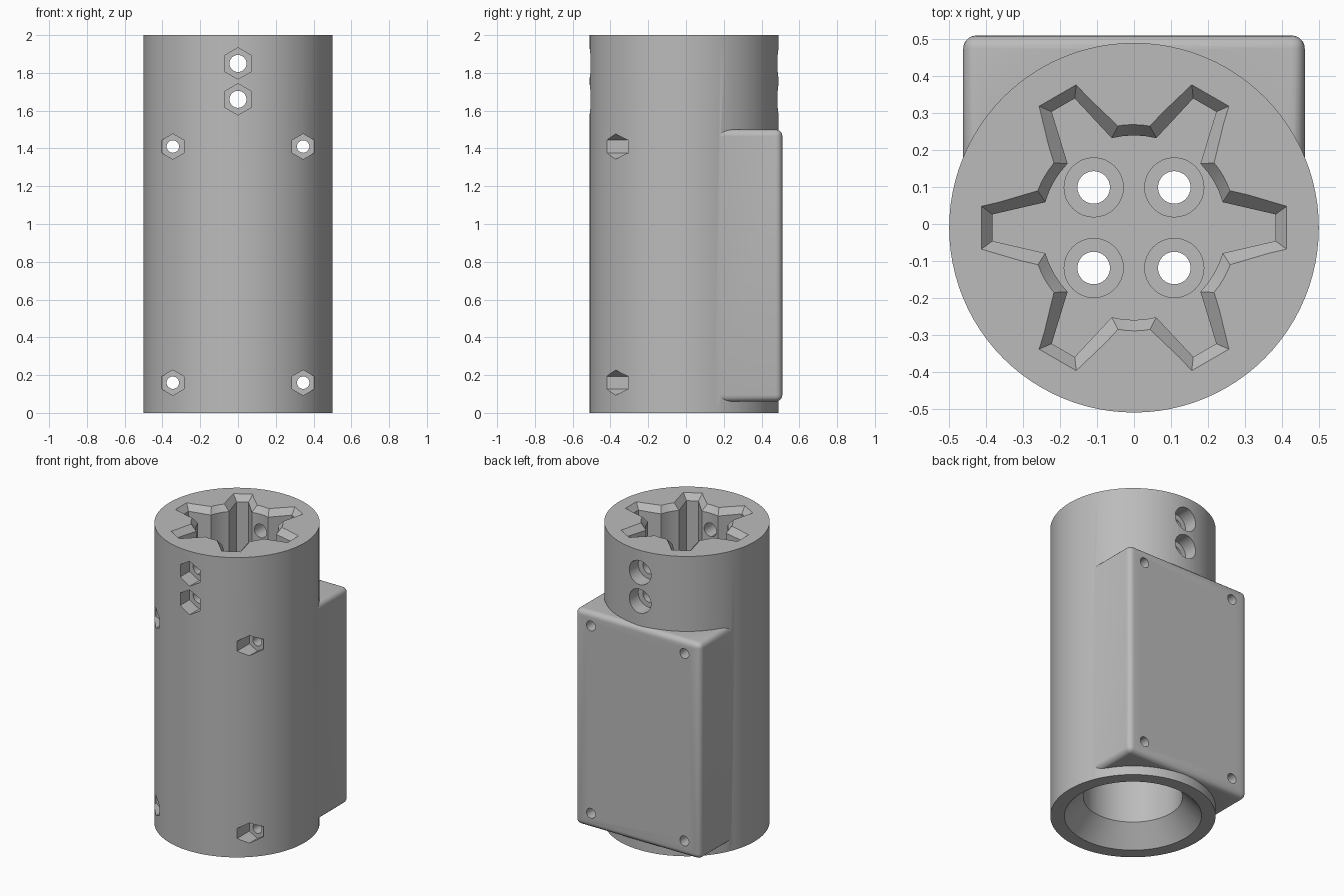
import bpy
import bmesh
from math import sin, cos, pi, atan2, hypot, radians
from mathutils import Vector

old = bpy.data.objects.get("Cube")
if old:
    bpy.data.objects.remove(old, do_unlink=True)

CY = -0.01  # the tube axis sits slightly forward of the origin

grey = bpy.data.materials.new("plain grey")
grey.use_nodes = True
grey.diffuse_color = (0.5, 0.5, 0.5, 1)
for node in grey.node_tree.nodes:
    if node.type == 'BSDF_PRINCIPLED':
        node.inputs["Base Color"].default_value = (0.5, 0.5, 0.5, 1)


def loft(name, rings):
    """Closed solid through a list of point rings."""
    bm = bmesh.new()
    loops = [[bm.verts.new(p) for p in ring] for ring in rings]
    n = len(loops[0])
    for a, b in zip(loops, loops[1:]):
        for i in range(n):
            j = (i + 1) % n
            bm.faces.new((a[i], a[j], b[j], b[i]))
    bm.faces.new(loops[0])
    bm.faces.new(loops[-1])
    bmesh.ops.recalc_face_normals(bm, faces=bm.faces)
    return finish(name, bm)


def finish(name, bm):
    mesh = bpy.data.meshes.new(name)
    bm.to_mesh(mesh)
    bm.free()
    mesh.materials.append(grey)
    obj = bpy.data.objects.new(name, mesh)
    bpy.context.collection.objects.link(obj)
    return obj


def turned(name, profile, sides, x=0, other=0, along_y=False):
    """Round or hexagonal solid; profile is (radius, position on axis)."""
    rings = []
    for r, h in profile:
        ring = []
        for i in range(sides):
            a = pi / 2 + 2 * pi * i / sides
            u, v = x + r * cos(a), other + r * sin(a)
            ring.append((u, h, v) if along_y else (u, v, h))
        rings.append(ring)
    return loft(name, rings)


def apply_boolean(target, tool, operation='DIFFERENCE'):
    mod = target.modifiers.new("bool", 'BOOLEAN')
    mod.operation = operation
    mod.solver = 'EXACT'
    mod.object = tool
    bpy.context.view_layer.objects.active = target
    bpy.ops.object.modifier_apply(modifier=mod.name)
    bpy.data.objects.remove(tool, do_unlink=True)


def star_ring(z, t):
    """Six-lobed outline; t widens it from the shaft (0) to the rim (1)."""
    tip = Vector((0.383, 0.036)).lerp(Vector((0.413, 0.058)), t)
    root = Vector((0.240, 0.069)).lerp(Vector((0.260, 0.100)), t)
    radius, start = hypot(*root), atan2(root.y, root.x)
    lobe = [(tip.x, -tip.y), (tip.x, tip.y)]
    for k in range(5):
        a = start + (pi / 3 - 2 * start) * k / 4
        lobe.append((radius * cos(a), radius * sin(a)))
    ring = []
    for i in range(6):
        c, s = cos(i * pi / 3), sin(i * pi / 3)
        ring += [(x * c - y * s, CY + x * s + y * c, z) for x, y in lobe]
    return ring


# Tube
housing = turned("housing", [(0.5, 0), (0.5, 2)], 96, 0, CY)

# Rounded box fused to the back
bm = bmesh.new()
bmesh.ops.create_cube(bm, size=1)
for v in bm.verts:
    v.co = (v.co.x * 0.924, 0.255 + v.co.y * 0.51, 0.78 + v.co.z * 1.44)
bmesh.ops.bevel(bm, geom=bm.edges[:], offset=0.035, segments=5,
                profile=0.5, affect='EDGES')
apply_boolean(housing, finish("back_box", bm), 'UNION')

# Bottom bore with flared mouth
apply_boolean(housing, turned(
    "bore", [(0.430, -0.017), (0.30, 0.13), (0.30, 1.38)], 64, 0, CY))

# Star socket with chamfered rim
apply_boolean(housing, loft("star_socket", [
    star_ring(1.5, 0), star_ring(1.96, 0), star_ring(2.02, 1.5)]))

# Counterbored screw holes through the socket floor
for sx in (-1, 1):
    for sy in (-1, 1):
        apply_boolean(housing, turned(
            "floor_screw", [(0.044, 1.3), (0.044, 1.45), (0.08, 1.45),
                            (0.08, 1.53)], 32, sx * 0.109, CY + sy * 0.109))

# Clamp bolts: hexagonal nut pocket in front, round head recess behind
for z in (1.85, 1.66):
    for name, profile, sides in (
            ("clamp_hole", [(0.045, -0.7), (0.045, 0.7)], 32),
            ("clamp_nut", [(0.083, -0.7), (0.083, -0.41)], 6),
            ("clamp_head", [(0.08, 0.39), (0.08, 0.7)], 32)):
        apply_boolean(housing, turned(name, profile, sides, 0, z, True))

# Corner bolts: nut pocket in front, plain hole out of the back box
for x in (-0.345, 0.345):
    for z in (0.16, 1.41):
        apply_boolean(housing, turned(
            "corner_hole", [(0.033, -0.7), (0.033, 0.7)], 24, x, z, True))
        apply_boolean(housing, turned(
            "corner_nut", [(0.067, -0.7), (0.067, -0.29)], 6, x, z, True))

# Smooth curved walls, crisp edges
bpy.ops.object.select_all(action='DESELECT')
housing.select_set(True)
bpy.context.view_layer.objects.active = housing
bpy.ops.object.shade_smooth_by_angle(angle=radians(25))
